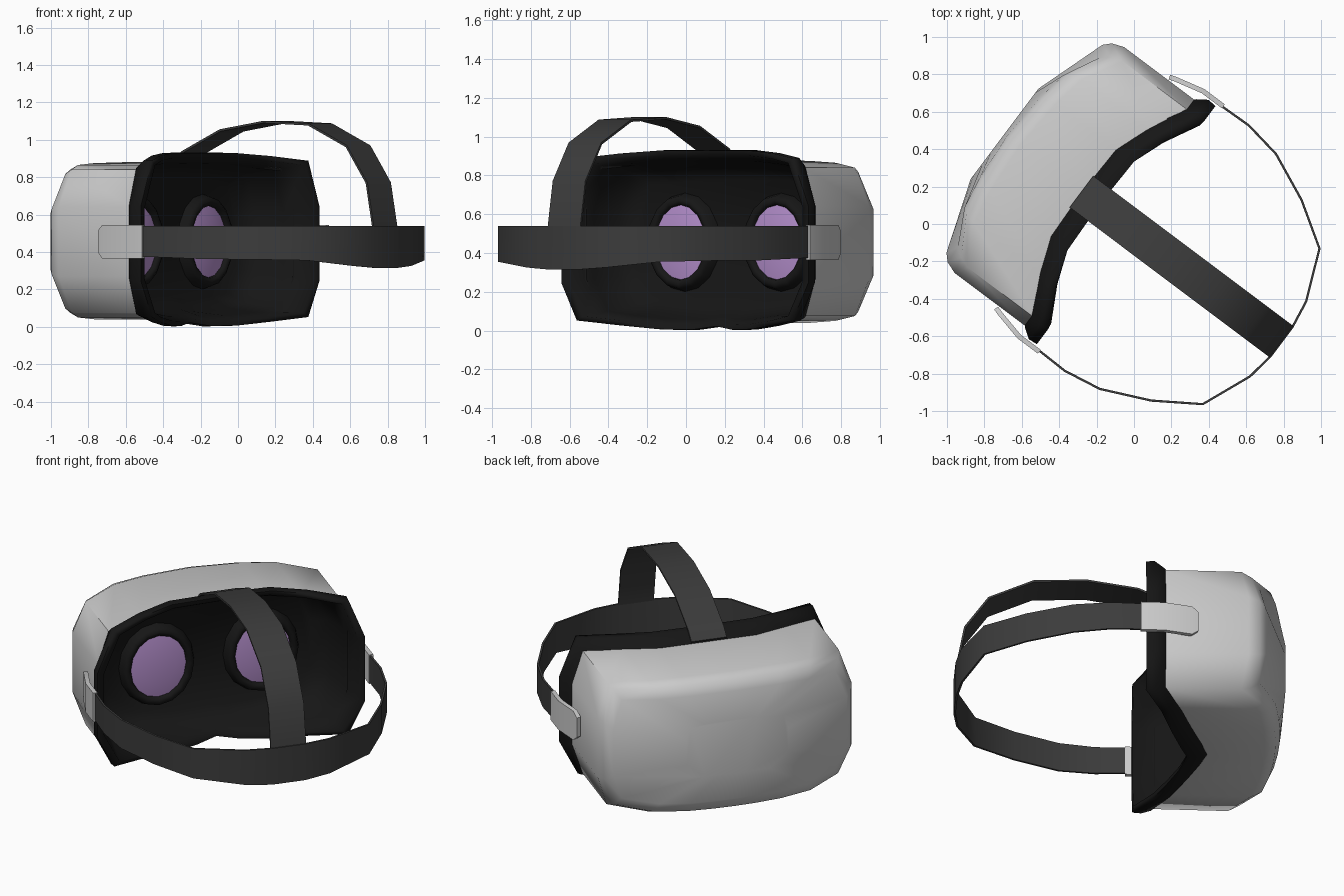
import bpy, bmesh, math
from mathutils import Matrix

if "Cube" in bpy.data.objects:
    bpy.data.objects.remove(bpy.data.objects["Cube"])

# The headset is built facing +y (x lateral, y forward), then turned in plan
TURN = Matrix.Rotation(math.atan2(0.8, 0.6), 4, 'Z') @ Matrix.Translation((-0.03, 0, 0))
MID = 0.455


def material(name, rgb):
    m = bpy.data.materials.new(name)
    m.diffuse_color = (*rgb, 1)
    m.use_nodes = True
    m.node_tree.nodes["Principled BSDF"].inputs["Base Color"].default_value = m.diffuse_color
    return m


black = material("black_foam", (0.008, 0.008, 0.008))
dark = material("dark_strap", (0.045, 0.045, 0.045))
violet = material("violet_glass", (0.47, 0.28, 0.62))


def loft(name, rings, mat=None, closed=True, cap=False, angle=40, thick=0):
    """Skin consecutive rings of points, optionally capping the last one."""
    bm = bmesh.new()
    rows = [[bm.verts.new(p) for p in r] for r in rings]
    n = len(rows[0])
    for a, b in zip(rows, rows[1:]):
        for i in range(n if closed else n - 1):
            j = (i + 1) % n
            bm.faces.new((a[i], a[j], b[j], b[i]))
    if cap:
        bm.faces.new(rows[-1])
    bmesh.ops.recalc_face_normals(bm, faces=bm.faces)
    bm.transform(TURN)
    me = bpy.data.meshes.new(name)
    bm.to_mesh(me)
    bm.free()
    if mat:
        me.materials.append(mat)
    ob = bpy.data.objects.new(name, me)
    bpy.context.collection.objects.link(ob)
    bpy.context.view_layer.objects.active = ob
    if thick:
        s = ob.modifiers.new("thickness", 'SOLIDIFY')
        s.thickness = thick
        s.offset = 0
        bpy.ops.object.modifier_apply(modifier=s.name)
    ob.data.shade_smooth()
    ob.data.set_sharp_from_angle(angle=math.radians(angle))
    return ob


def full(half):
    """Mirror a half outline that starts and ends on the centre line."""
    return half + [(-p[0], *p[1:]) for p in half[-2:0:-1]]


def ring(outline, depth, su=1, sz=1):
    return [(u * su, depth(i, u), MID + z * sz) for i, (u, z) in enumerate(outline)]


# Half outlines (lateral, height from middle), and where the face edge lies in depth
shell_o = full([(0, .425), (.29, .42), (.48, .41), (.69, .385), (.755, .185), (.755, -.185),
                (.69, -.38), (.48, -.405), (.29, -.415), (.13, -.415), (0, -.415)])
pad_o = full([(0, .477), (.3, .475), (.5, .46), (.7, .435), (.8, .19), (.8, -.21),
              (.7, -.405), (.5, -.43), (.3, -.45), (.13, -.453), (0, -.435)])
edge_half = [.21, .20, .13, .03, .03, .03, .03, .13, .20, .26, .30]
edge = edge_half + edge_half[-2:0:-1]


def bow(side, centre, corner=0):
    """Depth curving from sides to centre, with the four corners set back."""
    def depth(i, u):
        back = corner if i in (3, 6, 14, 17) else 0
        return side - back + (centre - side) * (1 - min(1, abs(u) / .755) ** 2)
    return depth


# Front shell
loft("front_shell", [
    ring(shell_o, lambda i, u: edge[i] + .10),
    ring(shell_o, bow(.61, .74, .06)),
    ring(shell_o, bow(.675, .80, .065), .968, .94),
    ring(shell_o, bow(.71, .825, .05), .92, .80),
    ring(shell_o, lambda i, u: .843, .40, .40),
], cap=True, angle=65)

# Face cushion with nose notch, inner walls and the lens plate
loft("face_cushion", [
    ring(shell_o, lambda i, u: edge[i] + .13, .97, .97),
    ring(shell_o, lambda i, u: edge[i] + .105, 1.01, 1.02),
    ring(pad_o, lambda i, u: edge[i] + .05),
    ring(pad_o, lambda i, u: edge[i], .995, .995),
    ring(pad_o, lambda i, u: edge[i] + .005, .945, .94),
    ring(pad_o, lambda i, u: max(.22, edge[i] + .06), .91, .88),
    ring(pad_o, lambda i, u: .38, .86, .82),
    ring(pad_o, lambda i, u: .445, .76, .68),
], black, cap=True, angle=80)


# Lenses with raised rims
def oval(cx, rx, rz, y, n=16):
    return [(cx + rx * math.cos(2 * math.pi * k / n), y,
             MID + rz * math.sin(2 * math.pi * k / n)) for k in range(n)]


for side, cx in (("left", -.31), ("right", .31)):
    loft(side + "_lens_rim", [oval(cx, .225, .255, .447), oval(cx, .21, .24, .40),
                              oval(cx, .19, .22, .385), oval(cx, .168, .195, .395),
                              oval(cx, .165, .192, .44)], black, angle=80)
    loft(side + "_lens", [oval(cx, .17, .197, .415), oval(cx, .10, .115, .402)],
         violet, cap=True)

# Head band (lateral, depth, bottom height), taller at the back
band = [(.815, .02, .375), (.82, -.175, .37), (.785, -.383, .362), (.67, -.64, .36),
        (.52, -.872, .355), (.25, -.985, .325), (.10, -1.008, .315)]
band = band + [(-u, v, z) for u, v, z in reversed(band)]
loft("head_band", [[(u, v, z) for u, v, z in band], [(u, v, .54) for u, v, z in band]],
     dark, closed=False, thick=.012)

# Strap over the head
arch = [(.325, .89), (.27, .935), (.02, 1.05), (-.27, 1.095), (-.57, 1.082),
        (-.825, .965), (-.96, .77), (-1.003, .535)]
loft("top_strap", [[(s * .105, v, z) for v, z in arch] for s in (-1, 1)],
     dark, closed=False, thick=.012)

# Side clips joining band to shell (lateral, depth, half height)
clip = [(.82, -.005, .09), (.82, .13, .09), (.783, .285, .09), (.772, .32, .06)]
for side, s in (("left", -1), ("right", 1)):
    loft(side + "_clip", [[(s * u, v, MID + k * h) for u, v, h in clip] for k in (-1, 1)],
         closed=False, thick=.026)
